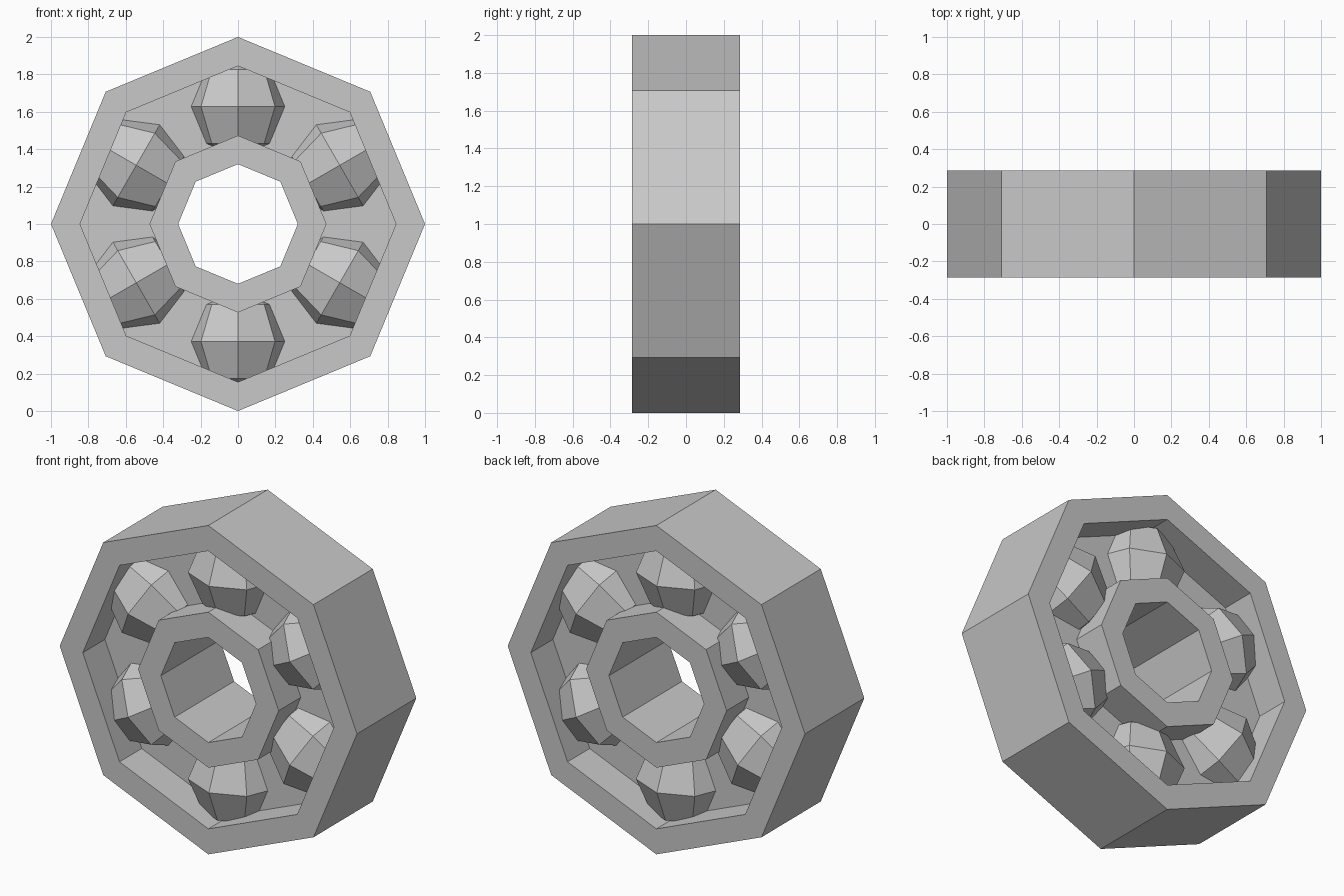
import bpy, bmesh
from math import cos, sin, pi
from mathutils import Matrix, Vector

HALF = 0.285      # half width of the rings
WEB = 0.072       # half thickness of the plate between them
CENTRE = Vector((0, 0, 1))

cube = bpy.data.objects.get("Cube")
if cube:
    bpy.data.objects.remove(cube, do_unlink=True)

steel = bpy.data.materials.new("grey_steel")
steel.use_nodes = True
steel.diffuse_color = (0.58, 0.58, 0.58, 1)
steel.node_tree.nodes["Principled BSDF"].inputs["Base Color"].default_value = steel.diffuse_color


def add_object(name, bm):
    bmesh.ops.recalc_face_normals(bm, faces=bm.faces)
    mesh = bpy.data.meshes.new(name)
    bm.to_mesh(mesh)
    bm.free()
    mesh.materials.append(steel)
    obj = bpy.data.objects.new(name, mesh)
    bpy.context.collection.objects.link(obj)
    return obj


def lathe(name, profile, sides=8):
    """Sweep a closed (radius, y) profile around the y axis."""
    bm = bmesh.new()
    loops = []
    for i in range(sides):
        a = 2 * pi * i / sides
        loops.append([bm.verts.new((r * sin(a), y, 1 + r * cos(a))) for r, y in profile])
    n = len(profile)
    for i in range(sides):
        here, after = loops[i], loops[(i + 1) % sides]
        for j in range(n):
            k = (j + 1) % n
            bm.faces.new((here[j], here[k], after[k], after[j]))
    return add_object(name, bm)


# Outer ring, inner ring and recessed plate as one H-shaped section
front = [(0.32, -HALF), (0.473, -HALF), (0.473, -WEB),
         (0.845, -WEB), (0.845, -HALF), (1, -HALF)]
lathe("bearing_rings", front + [(r, -y) for r, y in reversed(front)])

# Six faceted balls, each turned with its place in the race
for i in range(6):
    bm = bmesh.new()
    bmesh.ops.create_uvsphere(bm, u_segments=8, v_segments=4, radius=0.28)
    place = (Matrix.Translation(CENTRE) @ Matrix.Rotation(i * pi / 3, 4, 'Y')
             @ Matrix.Translation((0, 0, 0.628)))
    bm.transform(place)
    add_object(f"ball_{i + 1}", bm)
